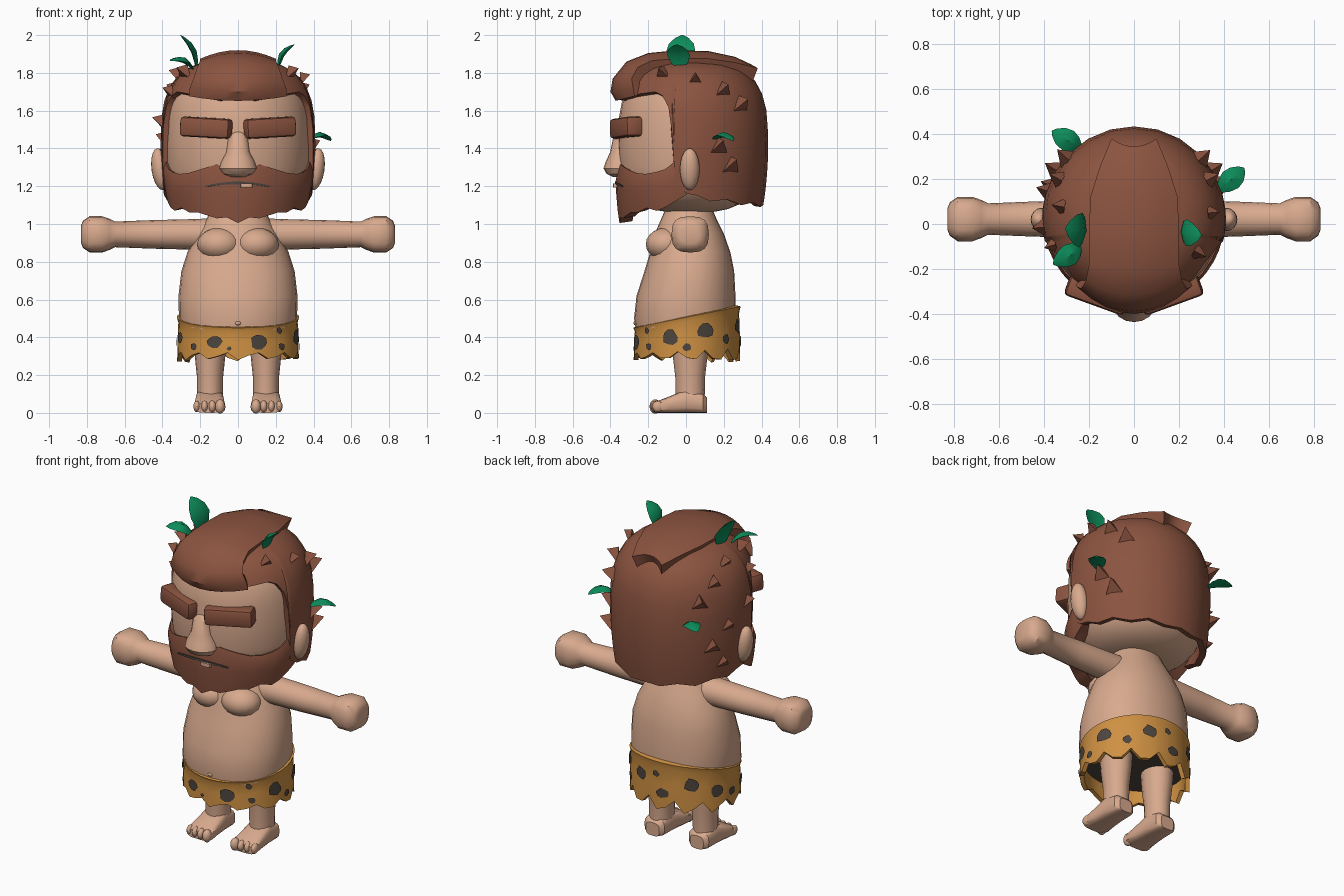
import bpy, bmesh, math, random
from mathutils import Vector, Matrix

if "Cube" in bpy.data.objects:
    bpy.data.objects.remove(bpy.data.objects["Cube"])

random.seed(4)


def material(name, rgb):
    m = bpy.data.materials.new(name)
    m.diffuse_color = (*rgb, 1)
    m.use_nodes = True
    m.node_tree.nodes["Principled BSDF"].inputs["Base Color"].default_value = m.diffuse_color
    return m


SKIN = material("skin", (0.69, 0.40, 0.27))
HAIR = material("hair_brown", (0.26, 0.088, 0.051))
HIDE = material("ochre_hide", (0.62, 0.28, 0.055))
DARK = material("dark_spots", (0.075, 0.06, 0.05))
LEAF = material("leaf_green", (0.004, 0.27, 0.105))


def mesh_object(name, verts, faces, mat, solid=0.0, fix=True):
    me = bpy.data.meshes.new(name)
    me.from_pydata([tuple(v) for v in verts], [], faces)
    bm = bmesh.new()
    bm.from_mesh(me)
    bmesh.ops.remove_doubles(bm, verts=bm.verts, dist=0.0005)
    if fix:
        bmesh.ops.recalc_face_normals(bm, faces=bm.faces)
    bm.to_mesh(me)
    bm.free()
    me.materials.append(mat)
    ob = bpy.data.objects.new(name, me)
    bpy.context.collection.objects.link(ob)
    if solid:
        mod = ob.modifiers.new("thickness", 'SOLIDIFY')
        mod.thickness, mod.offset = solid, -1
        bpy.context.view_layer.objects.active = ob
        bpy.ops.object.modifier_apply(modifier=mod.name)
    return ob


def loft(name, rows, mat, closed=True, caps=True, solid=0.0):
    """Skin a list of equal-length point rows."""
    n = len(rows[0])
    faces = [(i * n + j, i * n + (j + 1) % n, (i + 1) * n + (j + 1) % n, (i + 1) * n + j)
             for i in range(len(rows) - 1) for j in range(n if closed else n - 1)]
    if caps:
        faces += [tuple(range(n)), tuple(range((len(rows) - 1) * n, len(rows) * n))]
    return mesh_object(name, [p for r in rows for p in r], faces, mat, solid, fix=caps)


def oval(n, rx, ry, p=2.0):
    """Points of a superellipse, starting at the front and running to +x."""
    out = []
    for k in range(n):
        s, c = math.sin(math.tau * k / n), -math.cos(math.tau * k / n)
        out.append((math.copysign(abs(s) ** (2 / p), s) * rx, math.copysign(abs(c) ** (2 / p), c) * ry))
    return out


def ball(name, loc, scale, mat, tilt=0.0):
    bm = bmesh.new()
    m = Matrix.Translation(loc) @ Matrix.Rotation(tilt, 4, 'Y') @ Matrix.Diagonal((*scale, 1))
    bmesh.ops.create_uvsphere(bm, u_segments=16, v_segments=10, radius=1, matrix=m)
    me = bpy.data.meshes.new(name)
    bm.to_mesh(me)
    bm.free()
    me.materials.append(mat)
    bpy.context.collection.objects.link(bpy.data.objects.new(name, me))


def around(deg, z, f, rx=0.41):
    """Point on the hair outline; 0 degrees is the front."""
    a = math.radians(deg)
    ry = 0.40 if math.cos(a) > 0 else 0.415
    return Vector((rx * math.sin(a) * f, 0.02 - ry * math.cos(a) * f, z))


def hair_f(z):
    if z > 1.42:
        return max(0, 1 - ((z - 1.42) / 0.45) ** 3) ** (1 / 3)
    return 1 - 0.07 * ((1.42 - z) / 0.34) ** 2


# Torso
body = [(0.40, .295, -.26, .26), (0.5, .313, -.275, .265), (0.62, .315, -.262, .262),
        (0.75, .30, -.22, .255), (0.85, .268, -.19, .235), (0.95, .215, -.165, .20),
        (1.03, .165, -.13, .16), (1.10, .13, -.10, .13)]
loft("torso", [[(x, y + (a + b) / 2, z) for x, y in oval(28, w, (b - a) / 2, 2.15)]
               for z, w, a, b in body], SKIN)
loft("cloth_lining", [[(x, y, z) for x, y in oval(28, .296, .262)] for z in (0.39, 0.398)], DARK)
ball("navel", (0, -0.266, 0.475), (0.016, 0.012, 0.012), SKIN)

# Limbs
arm = [(.08, .09, 2), (.25, .083, 2), (.45, .078, 2), (.65, .070, 2), (.68, .085, 2.4),
       (.72, .099, 2.8), (.785, .099, 2.8), (.82, .075, 2.6), (.83, .05, 2.4)]
leg = [(.46, .095), (.3, .085), (.19, .073), (.11, .072), (.05, .07)]
foot = [(.11, .045, .08), (.09, .068, .10), (0, .073, .125), (-.08, .079, .09),
        (-.145, .084, .065), (-.168, .074, .05)]
for s, side in ((-1, "left"), (1, "right")):
    ball(side + "_chest", (s * .098, -.105, .893), (.118, .108, .087), SKIN)
    loft(side + "_arm", [[(s * x, .022 + u, .945 + v) for u, v in oval(16, r, r * .97, p)]
                         for x, r, p in arm], SKIN)
    loft(side + "_leg", [[(s * .148 + x, .022 + y, z) for x, y in oval(16, r * .95, r * 1.08)]
                         for z, r in leg], SKIN)
    loft(side + "_foot", [[(s * .15 + x, y, h / 2 + z) for x, z in oval(16, w, h / 2, 3.5)]
                          for y, w, h in foot], SKIN)
    for k, r in enumerate((.026, .02, .019, .018)):
        ball(side + "_toe", (s * (.095 + .041 * k), -.163 + .005 * k, .034), (r, .03, r + .012), SKIN)
    ball(side + "_ear", (s * .412, .02, 1.29), (.046, .052, .112), SKIN, s * .14)

    # Eyebrow: bevelled block turned to follow the face
    bm = bmesh.new()
    m = (Matrix.Translation((s * .165, -.315, 1.51)) @ Matrix.Rotation(s * math.radians(20), 4, 'Z')
         @ Matrix.Rotation(-s * math.radians(3), 4, 'Y') @ Matrix.Diagonal((.28, .10, .105, 1)))
    bmesh.ops.create_cube(bm, size=1, matrix=m)
    bmesh.ops.bevel(bm, geom=bm.edges[:], offset=.02, segments=2, affect='EDGES', profile=.5)
    me = bpy.data.meshes.new(side + "_eyebrow")
    bm.to_mesh(me)
    bm.free()
    me.materials.append(HAIR)
    bpy.context.collection.objects.link(bpy.data.objects.new(side + "_eyebrow", me))

# Head
rows = []
for k in range(-8, 9):
    q = math.radians(90 * k / 8)
    f = max(math.cos(q), 0.0) ** (2 / 3)
    z = 1.42 + (0.42 if k > 0 else 0.36) * math.copysign(abs(math.sin(q)) ** (2 / 3), k)
    rows.append([(x * f, .02 + y * f, z) for x, y in oval(32, .385, .38)])
loft("head", rows[:], SKIN, caps=False)

# Nose
loft("nose", [[(x, -.35 + dy + y, z) for x, y in oval(16, w, d)]
              for z, w, d, dy in ((1.49, .025, .02, .015), (1.46, .052, .035, 0), (1.38, .062, .052, 0),
                                  (1.33, .088, .075, 0), (1.295, .099, .087, 0), (1.265, .08, .07, 0),
                                  (1.25, .04, .04, 0))], SKIN)

# Hair shell: each column runs from its own hairline up to the crown
line = [(0, 1.66), (15, 1.66), (30, 1.675), (45, 1.69), (60, 1.70), (67, 1.68), (73, 1.62), (76, 1.5),
        (78, 1.3), (79, 1.2), (88, 1.16), (96, 1.15), (106, 1.12), (120, 1.13), (135, 1.10),
        (150, 1.115), (165, 1.09), (180, 1.10)]
columns = [(-a, z) for a, z in line[-2:0:-1]] + line


def shell(deg, s):
    if s < 0:
        z = 1.42 + s * .34
        return around(deg, z, hair_f(z))
    q = s * math.pi / 2
    return around(deg, 1.42 + .45 * math.sin(q) ** (2 / 3), max(math.cos(q), 0) ** (2 / 3))


def start(z):
    return (z - 1.42) / .34 if z < 1.42 else math.asin(((z - 1.42) / .45) ** 1.5) / (math.pi / 2)


loft("hair_shell", [[shell(a, start(z) + (1 - start(z)) * i / 14) for a, z in columns]
                    for i in range(15)], HAIR, caps=False, solid=.035)

# Swept-back top hair: y, z, half width, edge shift in y and z
top = [(-.372, 1.652, .26, .10, .025), (-.40, 1.70, .255, .12, .02), (-.388, 1.77, .235, .10, 0),
       (-.315, 1.86, .215, .06, -.03), (-.20, 1.905, .20, .02, -.04), (-.05, 1.92, .20, 0, -.045),
       (.12, 1.915, .195, 0, -.04), (.26, 1.885, .15, 0, -.03), (.345, 1.845, .10, .035, -.02)]
loft("swept_top_hair", [[(w * u / 4, y + dy * (u / 4) ** 2, z + dz * (u / 4) ** 2) for u in range(-4, 5)]
                        for y, z, w, dy, dz in top], HAIR, closed=False, caps=False, solid=.085)

# Loose tufts on the sides: angle, height, size
verts, faces = [], []
for a, z, r in ((62, 1.79, .05), (-62, 1.79, .055), (-72, 1.69, .045), (-85, 1.53, .05), (118, 1.70, .055),
                (-118, 1.70, .055), (132, 1.62, .06), (-132, 1.60, .06), (112, 1.40, .06), (-108, 1.44, .05),
                (122, 1.30, .06), (-122, 1.33, .06), (95, 1.76, .045), (-100, 1.78, .05), (-112, 1.22, .05)):
    c = around(a, z, hair_f(z) * .97)
    out = around(a, 0, 1) - Vector((0, .02, 0))
    out.normalize()
    flat = Vector((-out.y, out.x, 0))
    b = len(verts)
    for t in (90, 210, 330):
        verts.append(c + r * (flat * math.cos(math.radians(t)) + Vector((0, 0, math.sin(math.radians(t))))))
    verts.append(c + out * r * 1.2 + Vector((0, 0, r * .7)))
    faces += [(b, b + 1, b + 2), (b, b + 1, b + 3), (b + 1, b + 2, b + 3), (b + 2, b, b + 3)]
mesh_object("hair_tufts", verts, faces, HAIR)

# Beard: angle, bottom, top
edge = [(0, 1.005, 1.28), (9, 1.035, 1.30), (17, 1.03, 1.315), (25, 1.045, 1.30), (33, 1.06, 1.285),
        (42, 1.06, 1.27), (52, 1.085, 1.265), (62, 1.07, 1.275), (70, 1.09, 1.29), (78, 1.12, 1.33),
        (86, 1.15, 1.36), (93, 1.18, 1.36)]
edge = [(-a, b, t) for a, b, t in edge[:0:-1]] + edge
loft("beard", [[around(a, b + (t - b) * k, f) for a, b, t in edge]
               for k, f in ((0, .93), (.25, .955), (.5, .97), (.78, .985), (1, .955))],
     HAIR, closed=False, caps=False, solid=.07)

# Mouth and tooth
loft("mouth", [[around(a, 1.217 - .018 * (a / 25) ** 2 + d * (1 - .5 * abs(a) / 25), .992)
                for a in range(-25, 26, 5)] for d in (-.008, .008)], DARK,
     closed=False, caps=False, solid=.008)
loft("tooth", [[(.045 + x, -.374 + y, z) for x, y in oval(12, .032, .013, 4)]
               for z in (1.192, 1.214)], SKIN)

# Hide wrap with a ragged hem
hem = (.28, .295, .33)
wrap = []
for k, grow in ((0, .006), (.5, .004), (.88, 0), (1, .008)):
    row = []
    for j, (x, y) in enumerate(oval(36, .316 + grow, .276 + grow)):
        low = hem[j % 3] + .012 * math.sin(2.3 * j)
        row.append((x, y + .005, low + (.507 + .2 * y - low) * k))
    wrap.append(row)
loft("hide_wrap", wrap, HIDE, caps=False, solid=.025)

# Spots on the hide: angle, height, size
verts, faces = [], []
for deg, z, r in ((-70, .40, .036), (-22, .378, .04), (20, .372, .045), (72, .40, .045), (110, .435, .05),
                  (-46, .35, .022), (45, .35, .022), (90, .35, .024), (-8, .34, .012), (42, .435, .02),
                  (136, .39, .03), (160, .46, .042), (-172, .38, .038), (-142, .45, .045),
                  (-115, .40, .04), (-93, .37, .028), (180, .49, .02)):
    b = len(verts)
    for k in range(11):
        t, q = math.tau * k / 10, 0 if k == 10 else r * random.uniform(.8, 1.15)
        a = math.radians(deg) + q * math.cos(t) / .3
        verts.append((.327 * math.sin(a), .005 - .287 * math.cos(a), z + q * .85 * math.sin(t)))
    faces += [(b + k, b + (k + 1) % 10, b + 10) for k in range(10)]
mesh_object("hide_spots", verts, faces, DARK, fix=False)

# Leaves caught in the hair: base, tip, width direction, width
for base, tip, across, w in (((-.22, -.03, 1.82), (-.305, -.02, 2.0), (.1, 1, 0), .078),
                             ((-.24, -.10, 1.82), (-.36, -.18, 1.865), (-.5, .8, .2), .05),
                             ((.215, -.03, 1.82), (.30, -.05, 1.95), (0, 1, 0), .06),
                             ((.38, .15, 1.45), (.49, .25, 1.44), (-.7, .7, 0), .05),
                             ((-.24, .34, 1.48), (-.365, .415, 1.50), (.5, .8, 0), .05)):
    p, q, u = Vector(base), Vector(tip), Vector(across).normalized()
    n = u.cross(q - p).normalized()
    n = n if n.z > 0 else -n
    rows = []
    for t, k in ((0, .3), (.2, .75), (.45, 1), (.7, .85), (.9, .45), (1, .06)):
        c = p.lerp(q, t) + n * .025 * math.sin(math.pi * t)
        rows.append([c + u * w * k, c + n * .018 * k, c - u * w * k, c - n * .012 * k])
    loft("leaf", rows, LEAF)

# Smooth shading with crisp edges
bpy.ops.object.select_all(action='SELECT')
bpy.context.view_layer.objects.active = bpy.data.objects["head"]
bpy.ops.object.shade_smooth_by_angle(angle=math.radians(35))
